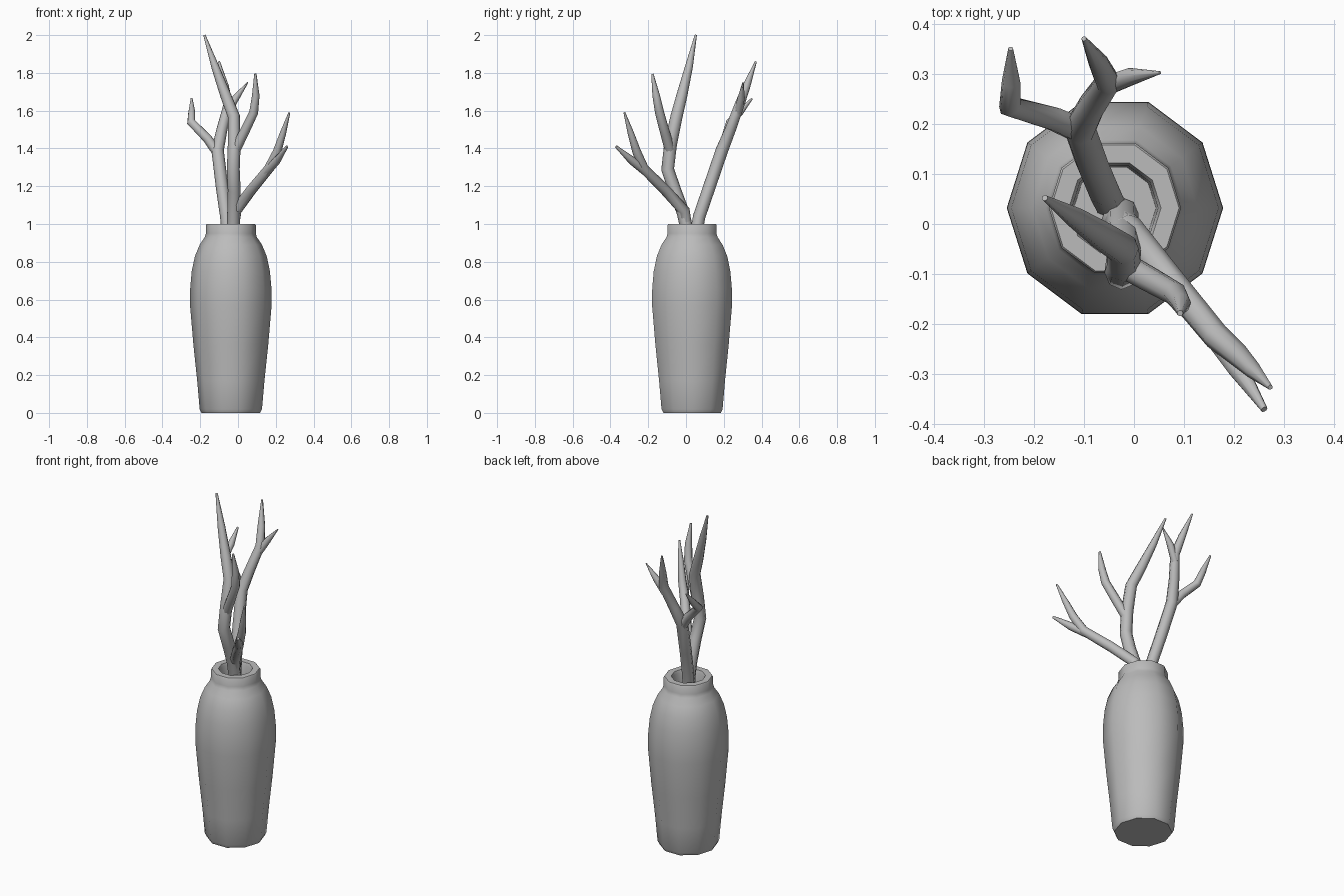
import bpy, bmesh, math
from mathutils import Vector

grey = bpy.data.materials.new("plain grey")
grey.diffuse_color = (0.5, 0.5, 0.5, 1)


def finish(name, bm, angle):
    bmesh.ops.recalc_face_normals(bm, faces=bm.faces)
    mesh = bpy.data.meshes.new(name)
    bm.to_mesh(mesh)
    bm.free()
    mesh.materials.append(grey)
    obj = bpy.data.objects.new(name, mesh)
    bpy.context.collection.objects.link(obj)
    bpy.ops.object.select_all(action='DESELECT')
    obj.select_set(True)
    bpy.context.view_layer.objects.active = obj
    bpy.ops.object.shade_smooth_by_angle(angle=math.radians(angle))
    return obj


def loft(rings):
    """Skin a list of point rings and cap both ends."""
    bm = bmesh.new()
    loops = [[bm.verts.new(p) for p in ring] for ring in rings]
    n = len(loops[0])
    for a, b in zip(loops, loops[1:]):
        for i in range(n):
            j = (i + 1) % n
            bm.faces.new((a[i], a[j], b[j], b[i]))
    bm.faces.new(loops[0])
    bm.faces.new(loops[-1])
    return bm


# Vase: ten-sided turned profile, outside wall, rim, then inside of the neck
CX, CY, SIDES = -0.038, 0.032, 10
profile = [(0.155, 0.0), (0.165, 0.02), (0.178, 0.17), (0.198, 0.36),
           (0.216, 0.57), (0.215, 0.66), (0.207, 0.75), (0.190, 0.83),
           (0.165, 0.89), (0.138, 0.93), (0.132, 0.95), (0.132, 0.995),
           (0.128, 1.0), (0.092, 1.0), (0.086, 0.985), (0.082, 0.90)]
rings = []
for r, z in profile:
    rings.append([Vector((CX + r * math.cos(math.tau * i / SIDES),
                          CY + 1.03 * r * math.sin(math.tau * i / SIDES), z))
                  for i in range(SIDES)])
finish("vase", loft(rings), 50)


def twig(name, points, sides=8):
    """Tapered tube through (x, y, z, radius) points."""
    pos = [Vector(p[:3]) for p in points]
    side = Vector((1, 0, 0))
    rings = []
    for k, c in enumerate(pos):
        before = (c - pos[k - 1]).normalized() if k else Vector()
        after = (pos[k + 1] - c).normalized() if k < len(pos) - 1 else Vector()
        t = (before + after).normalized()
        side = (side - t * side.dot(t)).normalized()
        up = t.cross(side)
        r = points[k][3]
        rings.append([c + r * (side * math.cos(math.tau * i / sides)
                               + up * math.sin(math.tau * i / sides))
                      for i in range(sides)])
    finish(name, loft(rings), 70)


# Back stem with its left and right shoots
twig("back_stem", [(-0.05, 0.045, 0.90, 0.032), (-0.062, 0.07, 1.04, 0.033),
                   (-0.085, 0.125, 1.20, 0.033), (-0.108, 0.19, 1.39, 0.033),
                   (-0.085, 0.235, 1.50, 0.029), (-0.052, 0.283, 1.63, 0.026),
                   (-0.07, 0.32, 1.73, 0.021), (-0.10, 0.37, 1.86, 0.005)])
twig("back_left_shoot", [(-0.105, 0.185, 1.37, 0.026), (-0.16, 0.21, 1.45, 0.025),
                         (-0.248, 0.235, 1.54, 0.023), (-0.245, 0.285, 1.59, 0.019),
                         (-0.246, 0.35, 1.665, 0.005)])
twig("back_right_shoot", [(-0.058, 0.275, 1.59, 0.021), (-0.01, 0.293, 1.67, 0.019),
                          (0.052, 0.302, 1.75, 0.003)])

# Tall middle stem with a forward shoot
twig("middle_stem", [(-0.025, 0.02, 0.90, 0.034), (-0.023, -0.015, 1.06, 0.034),
                     (-0.02, -0.06, 1.18, 0.034), (-0.025, -0.097, 1.29, 0.034),
                     (-0.02, -0.082, 1.42, 0.034), (-0.022, -0.05, 1.57, 0.032),
                     (-0.065, -0.022, 1.68, 0.029), (-0.12, 0.015, 1.83, 0.021),
                     (-0.178, 0.052, 2.0, 0.006)])
twig("middle_shoot", [(-0.015, -0.085, 1.39, 0.027), (0.03, -0.11, 1.48, 0.026),
                      (0.083, -0.14, 1.59, 0.024), (0.094, -0.158, 1.68, 0.02),
                      (0.092, -0.178, 1.795, 0.006)])

# Low front stem leaning outward with a forked end
twig("front_stem", [(-0.035, 0.01, 0.92, 0.03), (-0.012, -0.01, 1.07, 0.031),
                    (0.07, -0.11, 1.18, 0.029), (0.165, -0.225, 1.295, 0.027),
                    (0.208, -0.262, 1.385, 0.023), (0.238, -0.292, 1.48, 0.017),
                    (0.272, -0.326, 1.59, 0.005)])
twig("front_shoot", [(0.15, -0.21, 1.275, 0.023), (0.205, -0.285, 1.335, 0.022),
                     (0.26, -0.37, 1.41, 0.007)])
